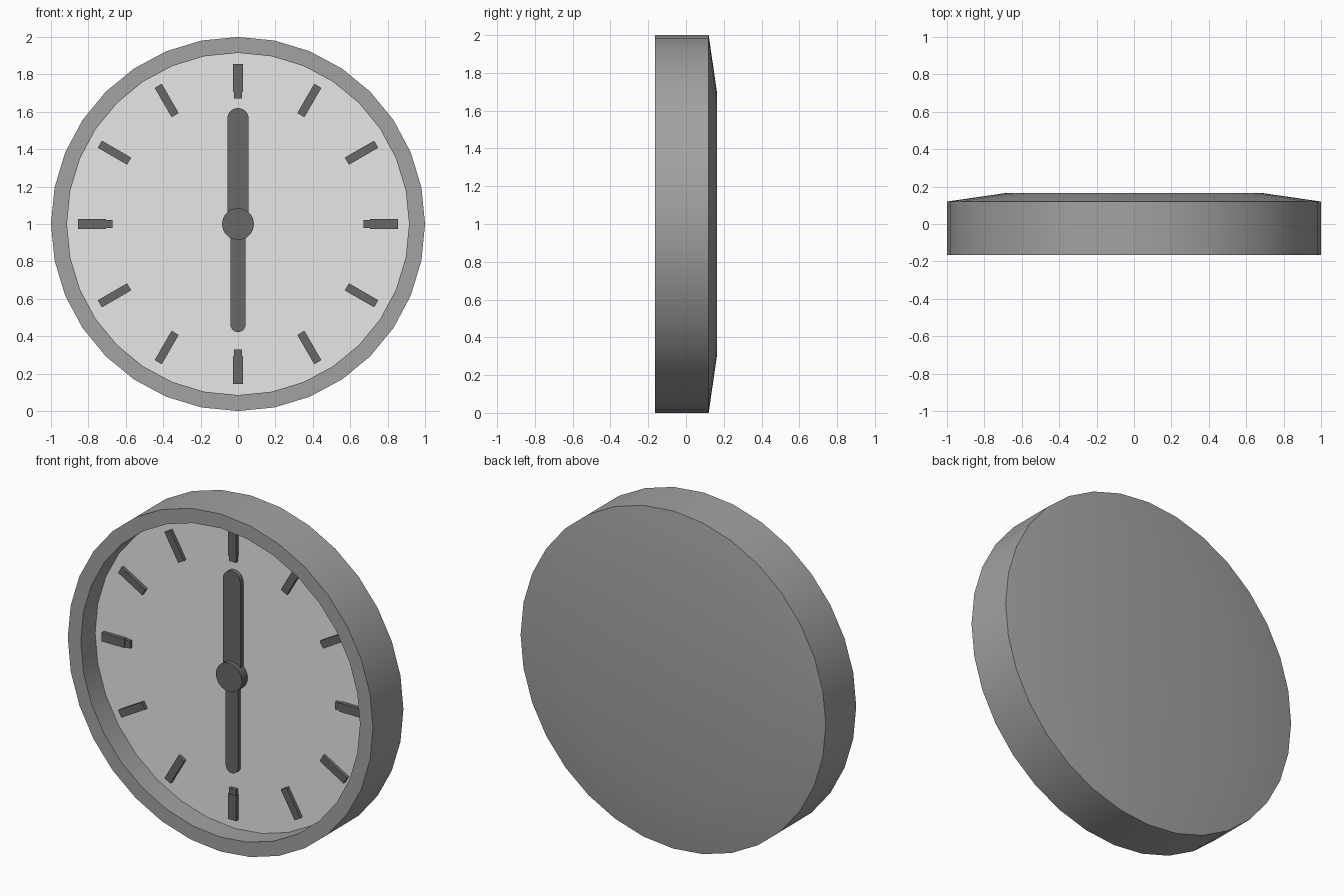
import bpy, bmesh, math
from mathutils import Matrix

if "Cube" in bpy.data.objects:
    bpy.data.objects.remove(bpy.data.objects["Cube"])

FACE_Y = -0.03
SIDES = 32


def material(name, v):
    m = bpy.data.materials.new(name)
    m.diffuse_color = (v, v, v, 1)
    m.use_nodes = True
    m.node_tree.nodes["Principled BSDF"].inputs["Base Color"].default_value = m.diffuse_color
    return m


case_grey = material("case_grey", 0.36)
dial_white = material("dial_white", 0.8)
dark_grey = material("dark_grey", 0.14)


def finish(bm, name, mat, smooth=True):
    me = bpy.data.meshes.new(name)
    bm.to_mesh(me)
    bm.free()
    me.materials.append(mat)
    ob = bpy.data.objects.new(name, me)
    ob.location.z = 1
    bpy.context.collection.objects.link(ob)
    if smooth:
        bpy.ops.object.select_all(action='DESELECT')
        ob.select_set(True)
        bpy.context.view_layer.objects.active = ob
        bpy.ops.object.shade_smooth_by_angle(angle=math.radians(30))
    return ob


def ring(bm, r, y):
    return [bm.verts.new((r * math.sin(2 * math.pi * i / SIDES), y,
                          r * math.cos(2 * math.pi * i / SIDES))) for i in range(SIDES)]


def plate(name, outline, y0, y1, mat, angle=0.0, smooth=False):
    """Extrude an x-z outline from y0 (back) to y1 (front), turned about the dial axis."""
    bm = bmesh.new()
    f = bm.faces.new([bm.verts.new((x, y0, z)) for x, z in outline])
    ext = bmesh.ops.extrude_face_region(bm, geom=[f], use_keep_orig=True)
    for v in [g for g in ext["geom"] if isinstance(g, bmesh.types.BMVert)]:
        v.co.y = y1
    bmesh.ops.recalc_face_normals(bm, faces=bm.faces)
    bmesh.ops.transform(bm, matrix=Matrix.Rotation(angle, 4, 'Y'), verts=bm.verts)
    return finish(bm, name, mat, smooth)


def bar(w, r0, r1):
    return [(-w, r0), (w, r0), (w, r1), (-w, r1)]


def rounded_bar(w, length, n=12):
    pts = [(-w, 0), (w, 0)]
    for i in range(n + 1):
        a = math.pi * i / n
        pts.append((w * math.cos(a), length - w + w * math.sin(a)))
    return pts


# Case: turned profile with raised front rim and bevelled back
bm = bmesh.new()
profile = [(0.915, FACE_Y), (0.915, -0.165), (1, -0.165), (1, 0.12), (0.69, 0.165)]
rings = [ring(bm, r, y) for r, y in profile]
for a, b in zip(rings, rings[1:]):
    for i in range(SIDES):
        j = (i + 1) % SIDES
        bm.faces.new((a[i], a[j], b[j], b[i]))
bm.faces.new(rings[-1])
bm.faces.new(rings[0])
bmesh.ops.recalc_face_normals(bm, faces=bm.faces)
finish(bm, "case", case_grey)

# Dial
circle = [(math.sin(2 * math.pi * i / SIDES), math.cos(2 * math.pi * i / SIDES)) for i in range(SIDES)]
plate("dial", [(0.914 * x, 0.914 * z) for x, z in circle], FACE_Y + 0.004, FACE_Y - 0.002, dial_white)

# Hour marks, with wider quarter marks over them
for k in range(12):
    a = k * math.pi / 6
    plate("hour_mark", bar(0.022, 0.672, 0.853), FACE_Y, FACE_Y - 0.022, dark_grey, a)
    if k % 3 == 0:
        plate("quarter_mark", bar(0.026, 0.705, 0.856), FACE_Y, FACE_Y - 0.025, dark_grey, a)

# Hands and centre hub
plate("minute_hand", rounded_bar(0.057, 0.62), FACE_Y, FACE_Y - 0.03, dark_grey, 0, True)
plate("hour_hand", rounded_bar(0.04, 0.578), FACE_Y, FACE_Y - 0.028, dark_grey, math.pi, True)
plate("hub", [(0.085 * x, 0.085 * z) for x, z in circle], FACE_Y, FACE_Y - 0.055, dark_grey, 0, True)
